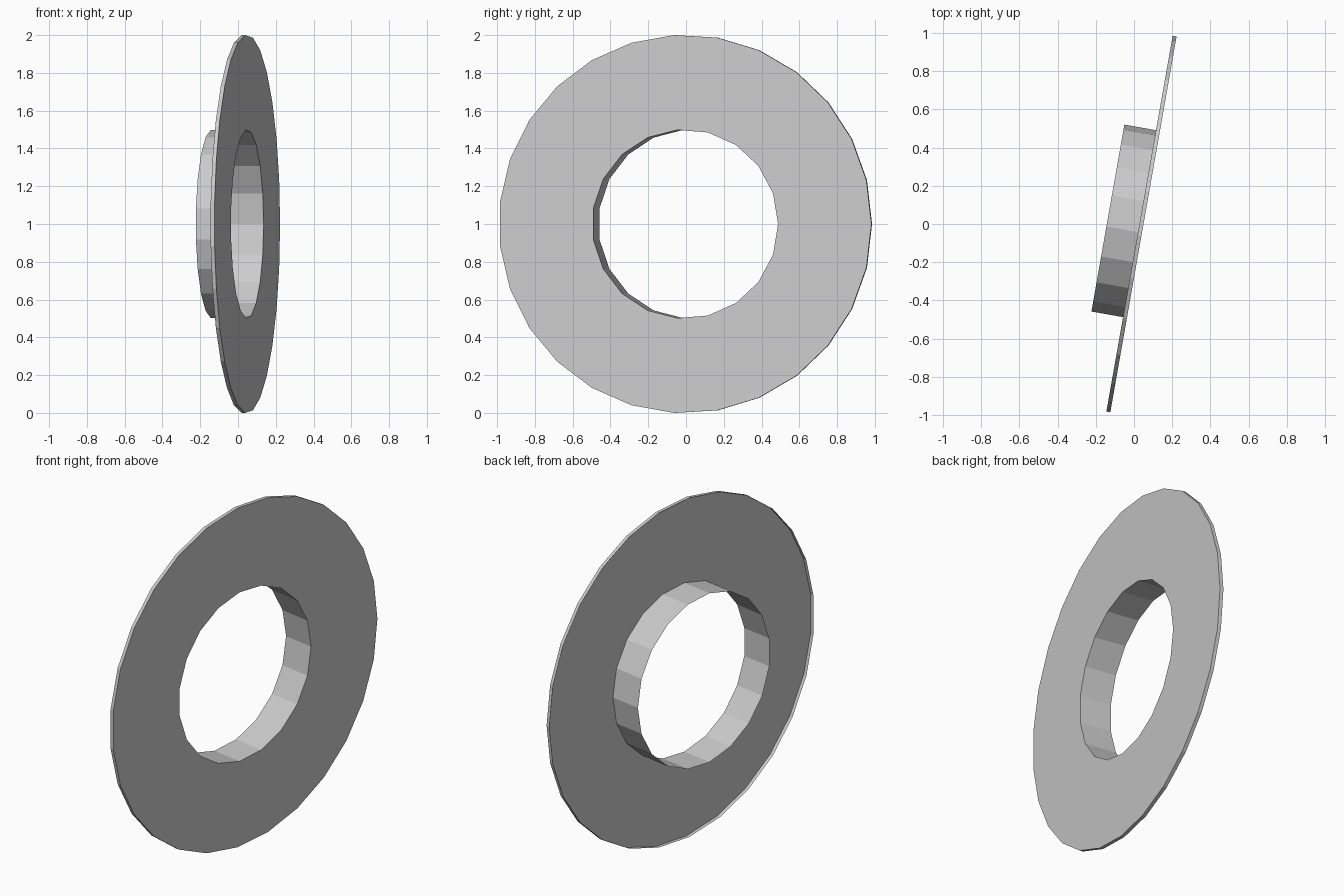
import bpy, bmesh
from math import cos, sin, pi, radians
from mathutils import Matrix, Vector

if "Cube" in bpy.data.objects:
    bpy.data.objects.remove(bpy.data.objects["Cube"])

TURN = Matrix.Rotation(radians(-10), 4, 'Z')
RIM_R, RIM_N, RIM_D = 1.0017, 27, 0.021
HOLE_R, HOLE_N, HOLE_D = 0.5, 19, 0.189


def ring(bm, radius, count, x):
    """Closed loop of edges around the local x axis."""
    vs = [bm.verts.new((x, radius * cos(2 * pi * i / count),
                        radius * sin(2 * pi * i / count))) for i in range(count)]
    return vs, [bm.edges.new((vs[i], vs[(i + 1) % count])) for i in range(count)]


def wall(bm, front, radius, count, depth, outward):
    """Thin open band running back from a front loop."""
    back, _ = ring(bm, radius, count, -depth)
    for i in range(count):
        j = (i + 1) % count
        f = bm.faces.new((front[i], front[j], back[j], back[i]))
        mid = f.calc_center_median()
        f.normal_update()
        if (f.normal.dot(Vector((0, mid.y, mid.z))) > 0) != outward:
            f.normal_flip()


bm = bmesh.new()
# flat front face with round hole
outer, outer_edges = ring(bm, RIM_R, RIM_N, 0)
inner, inner_edges = ring(bm, HOLE_R, HOLE_N, 0)
bmesh.ops.triangle_fill(bm, use_beauty=True, use_dissolve=False,
                        edges=outer_edges + inner_edges, normal=(1, 0, 0))
for f in bm.faces:
    f.normal_update()
    if f.normal.x < 0:
        f.normal_flip()
# shallow outer rim and deeper collar behind the hole
wall(bm, outer, RIM_R, RIM_N, RIM_D, True)
wall(bm, inner, HOLE_R, HOLE_N, HOLE_D, False)

# turn, then centre and stand on the ground
bm.transform(TURN)
lo = Vector([min(v.co[k] for v in bm.verts) for k in range(3)])
hi = Vector([max(v.co[k] for v in bm.verts) for k in range(3)])
mid = (lo + hi) / 2
bm.transform(Matrix.Translation((-mid.x, -mid.y, -lo.z)))

mesh = bpy.data.meshes.new("flanged_ring")
bm.to_mesh(mesh)
bm.free()
bpy.context.collection.objects.link(bpy.data.objects.new("flanged_ring", mesh))
